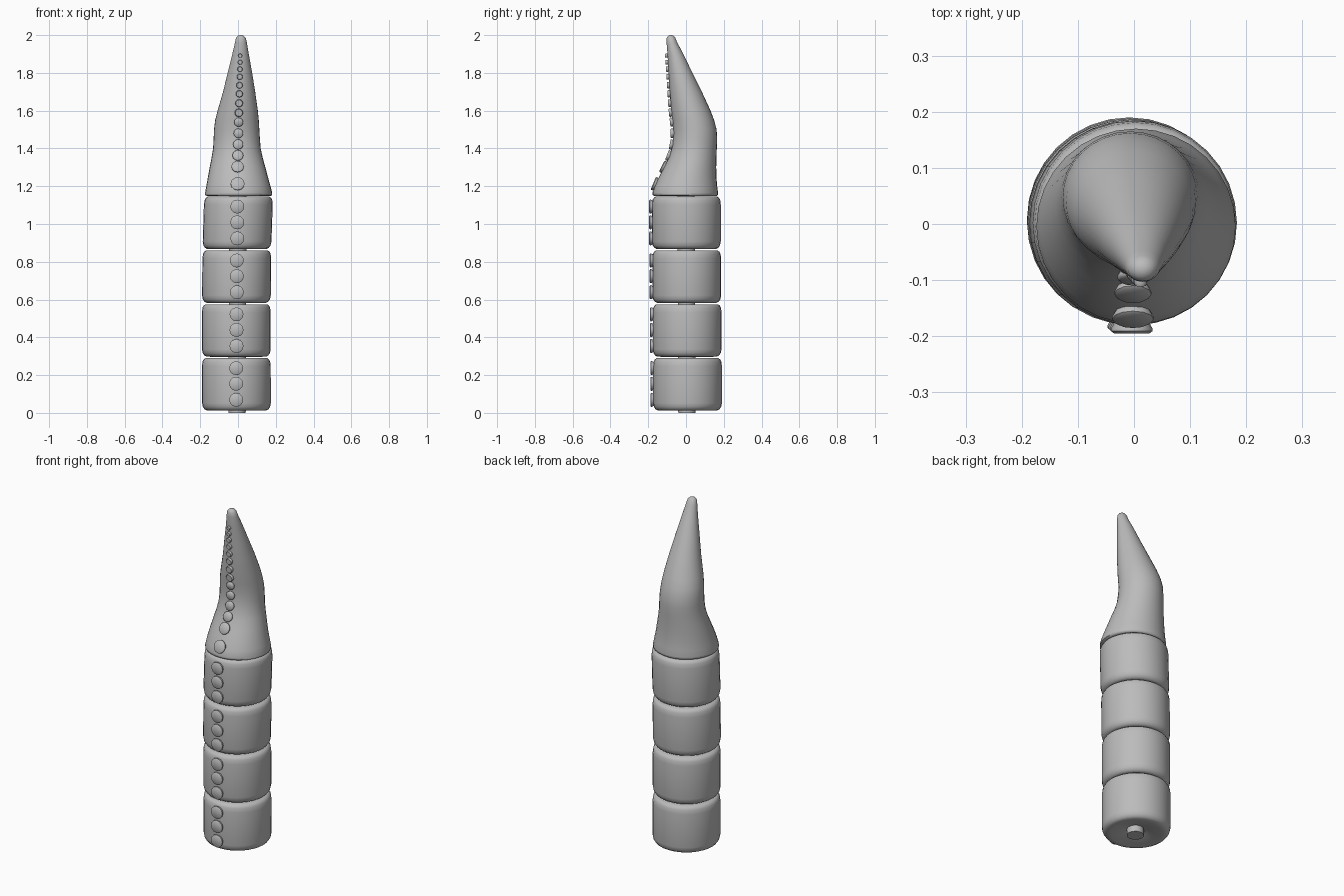
import bpy, math
from mathutils import Vector

if "Cube" in bpy.data.objects:
    bpy.data.objects.remove(bpy.data.objects["Cube"])

grey = bpy.data.materials.new("grey_skin")
grey.use_nodes = True
GREY = (0.5, 0.5, 0.5, 1)
grey.diffuse_color = GREY
grey.node_tree.nodes["Principled BSDF"].inputs["Base Color"].default_value = GREY


def loft(name, rings, sides=32, angle=40):
    """Skin a stack of elliptical rings (z, x centre, y centre, x radius, y radius)."""
    verts, faces = [], []
    for z, cx, cy, rx, ry in rings:
        for i in range(sides):
            a = math.tau * i / sides
            verts.append((cx + rx * math.cos(a), cy + ry * math.sin(a), z))
    for r in range(len(rings) - 1):
        for i in range(sides):
            j = (i + 1) % sides
            faces.append((r * sides + i, r * sides + j,
                          (r + 1) * sides + j, (r + 1) * sides + i))
    faces.append(tuple(reversed(range(sides))))
    faces.append(tuple(range(len(verts) - sides, len(verts))))
    mesh = bpy.data.meshes.new(name)
    mesh.from_pydata(verts, [], faces)
    mesh.materials.append(grey)
    obj = bpy.data.objects.new(name, mesh)
    bpy.context.collection.objects.link(obj)
    bpy.context.view_layer.objects.active = obj
    bpy.ops.object.select_all(action='DESELECT')
    obj.select_set(True)
    bpy.ops.object.shade_smooth_by_angle(angle=math.radians(angle))
    return obj


def sucker(name, point, normal, radius):
    """Short flared disc with a rounded rim, facing along the normal."""
    profile = [(-0.02, 0.8), (0, 0.9), (0.006, 1), (0.011, 1), (0.015, 0.85)]
    obj = loft(name, [(z, 0, 0, radius * k, radius * k) for z, k in profile], 12, 50)
    obj.location = point
    obj.rotation_mode = 'QUATERNION'
    obj.rotation_quaternion = Vector(normal).to_track_quat('Z', 'Y')


# Stacked drum segments with rounded rims and a small core peg beneath
SEG_H, R = 0.285, 0.182
rim = [(0.025, 0.045), (0.02, 0.06), (0.0, 0.135), (0.001, 0.158), (0.007, 0.169),
       (0.02, 0.178), (0.04, R), (0.235, R), (0.26, 0.179), (0.271, 0.173),
       (0.278, 0.163), (0.278, 0.12)]
drift = [-0.008, -0.009, -0.009, -0.006, 0.003]
for s in range(4):
    z0 = 0.012 + s * SEG_H
    rings = []
    for h, r in rim:
        cx = drift[s] + (drift[s + 1] - drift[s]) * h / SEG_H
        rings.append((z0 + h, cx, 0.008 - 0.002 * s, r, r))
    loft(f"segment_{s + 1}", rings)
    for k, h in enumerate((0.057, 0.142, 0.225)):
        sucker(f"segment_{s + 1}_sucker_{k + 1}",
               (-0.01 + 0.002 * s, 0.008 - 0.002 * s - R, z0 + h), (0, -1, 0), 0.037)

# Core peg through all the segments
loft("core_peg", [(0, -0.005, 0.005, 0.046, 0.046), (1.16, 0, 0, 0.046, 0.046)], 12)

# Tapering tip: z, left and right limits, front and back limits
outline = [
    (1.147, -0.12, 0.13, -0.12, 0.12), (1.147, -0.163, 0.17, -0.165, 0.16),
    (1.153, -0.174, 0.181, -0.177, 0.169), (1.165, -0.174, 0.181, -0.178, 0.17),
    (1.2, -0.168, 0.172, -0.166, 0.165), (1.25, -0.159, 0.158, -0.143, 0.161),
    (1.3, -0.15, 0.145, -0.117, 0.16), (1.35, -0.14, 0.131, -0.092, 0.161),
    (1.4, -0.132, 0.12, -0.076, 0.163), (1.45, -0.129, 0.116, -0.069, 0.165),
    (1.5, -0.127, 0.113, -0.068, 0.162), (1.55, -0.121, 0.11, -0.073, 0.149),
    (1.6, -0.108, 0.105, -0.079, 0.13), (1.7, -0.079, 0.091, -0.086, 0.084),
    (1.8, -0.055, 0.075, -0.092, 0.034), (1.9, -0.03, 0.057, -0.098, -0.014),
    (1.96, -0.016, 0.047, -0.103, -0.046), (1.985, -0.011, 0.041, -0.102, -0.056),
    (1.996, -0.001, 0.031, -0.095, -0.065), (2.0, 0.009, 0.021, -0.085, -0.075)]
loft("tip", [(z, (a + b) / 2, (c + d) / 2, (b - a) / 2, (d - c) / 2)
             for z, a, b, c, d in outline], 32, 60)


def front_y(z):
    for p, q in zip(outline, outline[1:]):
        if p[0] <= z < q[0]:
            return p[3] + (q[3] - p[3]) * (z - p[0]) / (q[0] - p[0])
    return outline[-1][3]


# Suckers shrinking up the front of the tip
heights = [1.21, 1.3, 1.36, 1.42, 1.48, 1.54, 1.59, 1.64, 1.69,
           1.735, 1.78, 1.82, 1.857, 1.892]
for k, z in enumerate(heights):
    radius = 0.037 - 0.004 * k if k < 3 else 0.027 - 0.0016 * (k - 3)
    slope = (front_y(z + 0.03) - front_y(z - 0.03)) / 0.06
    x = -0.002 + 0.014 * max(0, z - 1.3) / 0.6
    sucker(f"tip_sucker_{k + 1}", (x, front_y(z) + 0.002, z), (0, -1, slope), radius)
